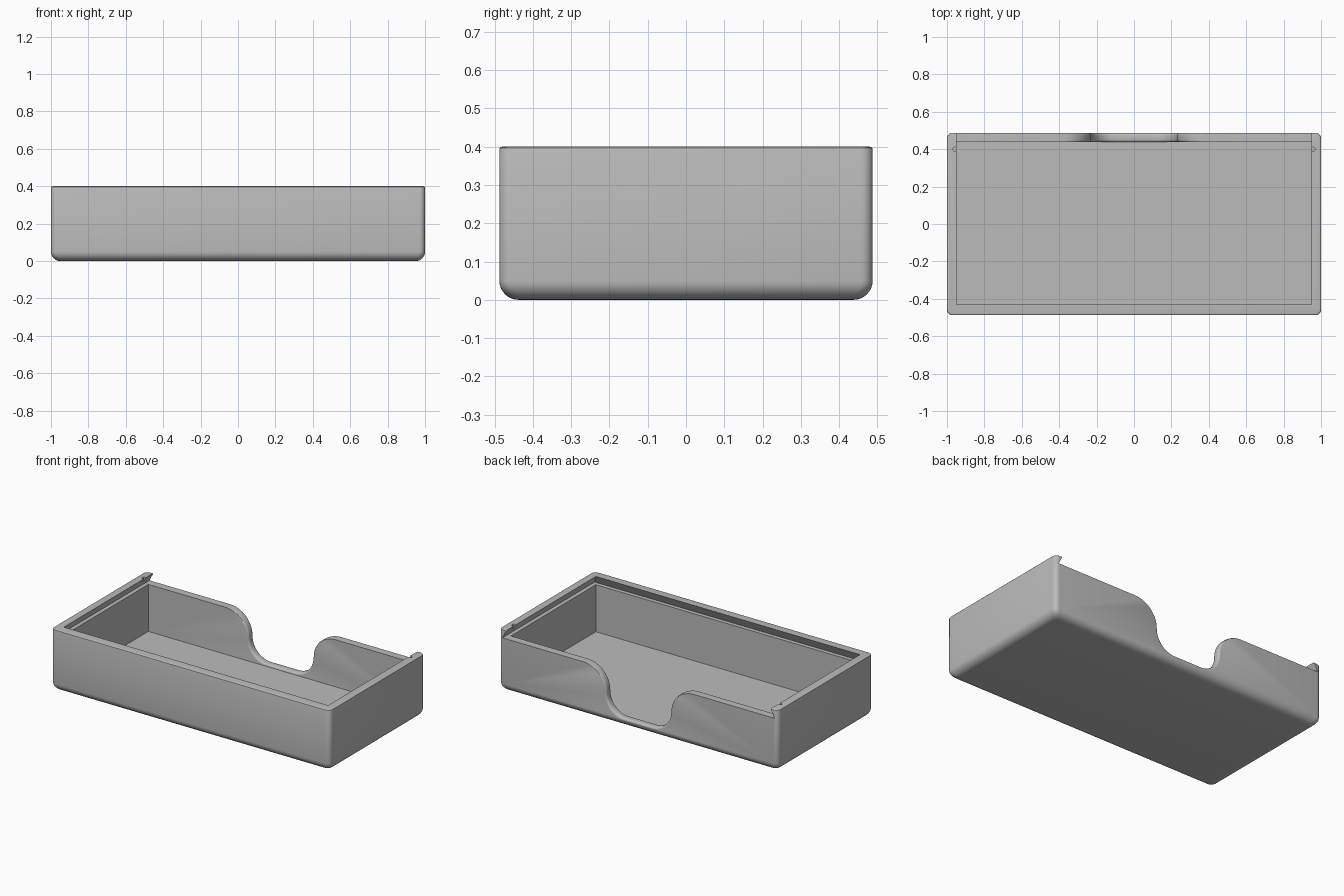
import bpy, bmesh
from math import sin, cos, pi

if "Cube" in bpy.data.objects:
    bpy.data.objects.remove(bpy.data.objects["Cube"])

HX, HY, H = 1.0, 0.4875, 0.4      # outer half width, half depth, height
WALL, FLOOR, LEDGE = 0.05, 0.04, 0.345

grey = bpy.data.materials.new("plain grey")
grey.use_nodes = True
colour = (0.5, 0.5, 0.5, 1)
grey.diffuse_color = colour
grey.node_tree.nodes["Principled BSDF"].inputs["Base Color"].default_value = colour


def loft(name, rings):
    """Solid through a stack of closed rings with equal point counts."""
    bm = bmesh.new()
    loops = [[bm.verts.new(p) for p in ring] for ring in rings]
    n = len(loops[0])
    for a, b in zip(loops, loops[1:]):
        for i in range(n):
            j = (i + 1) % n
            bm.faces.new((a[i], a[j], b[j], b[i]))
    bm.faces.new(loops[0])
    bm.faces.new(loops[-1])
    bmesh.ops.recalc_face_normals(bm, faces=bm.faces)
    mesh = bpy.data.meshes.new(name)
    bm.to_mesh(mesh)
    bm.free()
    mesh.materials.append(grey)
    ob = bpy.data.objects.new(name, mesh)
    bpy.context.collection.objects.link(ob)
    return ob


def rounded_rect(inset, z, r=0.03, steps=6):
    """Rounded rectangle ring, inset from the outer walls."""
    ring = []
    for k, (sx, sy) in enumerate(((1, 1), (-1, 1), (-1, -1), (1, -1))):
        for i in range(steps + 1):
            a = (k + i / steps) * pi / 2
            ring.append((sx * (HX - inset - r) + r * cos(a),
                         sy * (HY - inset - r) + r * sin(a), z))
    return ring


def rect(x, y0, y1, z):
    return [(-x, y0, z), (x, y0, z), (x, y1, z), (-x, y1, z)]


def cut(body, cutter):
    cutter.hide_render = True
    mod = body.modifiers.new("cut", 'BOOLEAN')
    mod.operation, mod.solver, mod.object = 'DIFFERENCE', 'EXACT', cutter
    bpy.context.view_layer.objects.active = body
    bpy.ops.object.modifier_apply(modifier=mod.name)
    bpy.data.objects.remove(cutter)


# Outer shell: large round along the bottom, fine round along the top
R, T = 0.05, 0.008
rings = []
for i in range(9):
    a = i / 8 * pi / 2
    rings.append(rounded_rect(R * (1 - sin(a)), R * (1 - cos(a))))
for i in range(4):
    a = i / 3 * pi / 2
    rings.append(rounded_rect(T * (1 - cos(a)), H - T + T * sin(a)))
box = loft("sliding_lid_box", rings)

# Main cavity
IX, IY = HX - WALL, HY - WALL
cut(box, loft("cavity_cutter", [rect(IX, -IY + 0.005, IY, z) for z in (FLOOR, 0.38)]))

# Dovetail lid slot, undercut on three sides and open at the back
cut(box, loft("lid_slot_cutter", [
    rect(IX + 0.026, -IY - 0.021, 0.6, LEDGE),
    rect(IX - 0.002, -IY + 0.007, 0.6, H),
    rect(IX - 0.002, -IY + 0.007, 0.6, H + 0.1)]))

# Finger notch in the back wall, flared at both faces for rounded edges
SIDE, MID, LOW = 0.23, 0.185, 0.055


def notch(y, flare, steps=14):
    half = []
    r = MID - LOW
    for i in range(steps + 1):                       # lower inward curve
        a = -pi / 2 + i / steps * pi / 2
        half.append((SIDE - r + (r + flare) * cos(a), MID + (r + flare) * sin(a)))
    r = LEDGE - MID
    for i in range(1, steps + 1):                    # upper outward curve
        a = pi - i / steps * pi / 2
        f = flare * (1 - i / steps)
        half.append((SIDE + r + (r - f) * cos(a), MID + (r - f) * sin(a)))
    half.append((SIDE + r, 0.5))
    return [(x, y, z) for x, z in half] + [(-x, y, z) for x, z in reversed(half)]


F = 0.014
arc = [F * (1 - cos(i / 4 * pi / 2)) for i in range(5)]
offs = [F * (1 - sin(i / 4 * pi / 2)) for i in range(5)]
stations = [(IY - 0.03, F)]
stations += [(IY + F - F * cos(i / 4 * pi / 2), offs[i]) for i in range(5)]
stations += [(HY - F + F * cos(i / 4 * pi / 2), offs[i]) for i in range(4, -1, -1)]
stations += [(HY + 0.05, F)]
cut(box, loft("finger_notch_cutter", [notch(y, f) for y, f in stations]))

# Small lid catch dimples through the side lips
for s in (-1, 1):
    cut(box, loft("catch_cutter", [
        [(s * 0.957 + 0.011 * cos(k * pi / 8), 0.4 + 0.011 * sin(k * pi / 8), z)
         for k in range(16)] for z in (LEDGE + 0.01, H + 0.05)]))

# Smooth rounds, sharp edges
bpy.ops.object.select_all(action='DESELECT')
box.select_set(True)
bpy.context.view_layer.objects.active = box
bpy.ops.object.shade_smooth_by_angle(angle=pi / 6)
